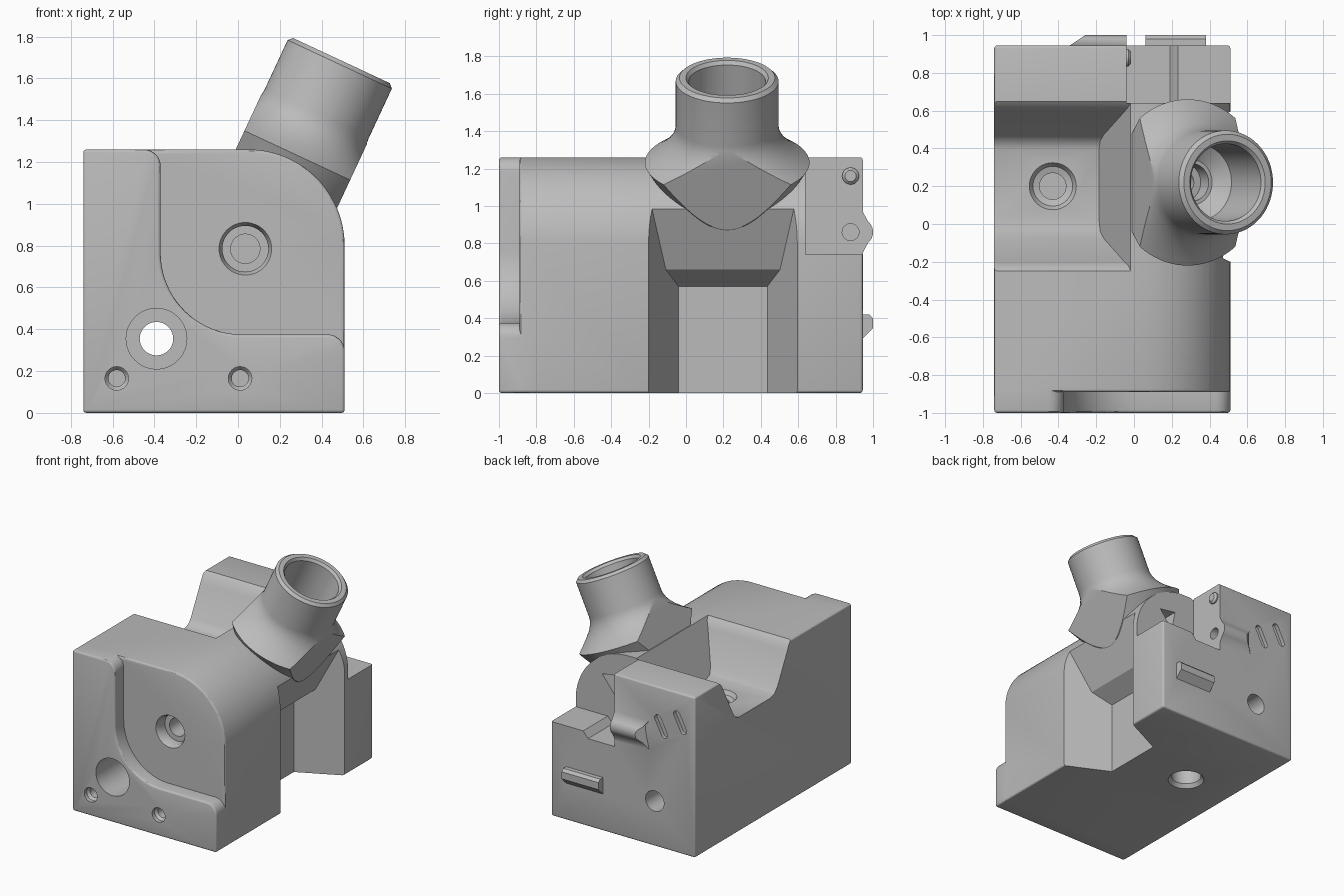
import bpy, bmesh, math
from mathutils import Vector

old = bpy.data.objects.get("Cube")
if old:
    bpy.data.objects.remove(old, do_unlink=True)

grey = bpy.data.materials.new("machined grey")
grey.use_nodes = True
grey.diffuse_color = (0.5, 0.5, 0.5, 1)
grey.node_tree.nodes["Principled BSDF"].inputs["Base Color"].default_value = (0.5, 0.5, 0.5, 1)


def make(name, bm):
    bmesh.ops.recalc_face_normals(bm, faces=bm.faces[:])
    mesh = bpy.data.meshes.new(name)
    bm.to_mesh(mesh)
    bm.free()
    mesh.materials.append(grey)
    ob = bpy.data.objects.new(name, mesh)
    bpy.context.collection.objects.link(ob)
    return ob


def prism(name, axis, pts, lo, hi):
    """Extrude a profile along x, y or z; the ends may depend on the profile point."""
    bm = bmesh.new()
    rings = []
    for end in (lo, hi):
        ring = []
        for a, b in pts:
            c = end(a, b) if callable(end) else end
            co = {"x": (c, a, b), "y": (a, c, b), "z": (a, b, c)}[axis]
            ring.append(bm.verts.new(co))
        bm.faces.new(ring)
        rings.append(ring)
    n = len(pts)
    for i in range(n):
        j = (i + 1) % n
        bm.faces.new((rings[0][i], rings[0][j], rings[1][j], rings[1][i]))
    return make(name, bm)


def lathe(name, start, direction, profile, n=64):
    """Turn (radius, distance) pairs about a line from start."""
    bm = bmesh.new()
    rot = Vector(direction).to_track_quat("Z", "Y")
    rings = []
    for r, h in profile:
        rings.append([bm.verts.new(Vector(start) + rot @ Vector(
            (r * math.cos(math.tau * i / n), r * math.sin(math.tau * i / n), h))) for i in range(n)])
    bm.faces.new(rings[0])
    bm.faces.new(rings[-1])
    for p, q in zip(rings, rings[1:]):
        for i in range(n):
            j = (i + 1) % n
            bm.faces.new((p[i], p[j], q[j], q[i]))
    return make(name, bm)


def apply(ob, mod):
    bpy.context.view_layer.objects.active = ob
    bpy.ops.object.modifier_apply(modifier=mod.name)


def boolean(ob, other, operation):
    mod = ob.modifiers.new("boolean", "BOOLEAN")
    mod.operation, mod.solver, mod.object = operation, "EXACT", other
    apply(ob, mod)
    bpy.data.objects.remove(other, do_unlink=True)


def cut(other):
    boolean(body, other, "DIFFERENCE")


def join(other):
    boolean(body, other, "UNION")


def bevel(ob, width, segments=3):
    mod = ob.modifiers.new("bevel", "BEVEL")
    mod.width, mod.segments = width, segments
    apply(ob, mod)


def arc(cx, cz, r, a0, a1, n=24):
    return [(cx + r * math.cos(math.radians(a0 + (a1 - a0) * i / n)),
             cz + r * math.sin(math.radians(a0 + (a1 - a0) * i / n))) for i in range(n + 1)]


def rect(a0, b0, a1, b1):
    return [(a0, b0), (a1, b0), (a1, b1), (a0, b1)]


# Slanted frame of the spout: u across, s down from the mouth
TILT = math.radians(25)
SIN, COS = math.sin(TILT), math.cos(TILT)
MOUTH = Vector((0.495, 0.22, 1.685))
DOWN = Vector((-SIN, 0, -COS))


def slanted(u, s):
    return (MOUTH.x + u * COS - s * SIN, MOUTH.z - u * SIN - s * COS)


def slant_x(z, u):
    return MOUTH.x + (u + (z - MOUTH.z) * SIN) / COS


# Main block with one large rounded top corner
LEFT, RIGHT, TOP, BACK = -0.74, 0.51, 1.26, 0.945
body = prism("body", "y", [(LEFT, 0), (RIGHT, 0)] + arc(0.05, 0.8, 0.46, 0, 90) + [(LEFT, TOP)],
             -0.89, BACK)
bevel(body, 0.015)

# Raised L-shaped front border
border = prism("front_border", "y", [(LEFT, 0), (RIGHT, 0)] + arc(0.43, 0.295, 0.08, 0, 90, 8)
               + arc(0.02, 0.765, 0.39, 270, 180) + arc(-0.45, 1.18, 0.08, 0, 90, 8)
               + [(LEFT, TOP)], -1, -0.8)
bevel(border, 0.015)
join(border)

# Step in the rear corner, with a shallow seat
cut(prism("step_cutter", "y", rect(-0.04, 0.74, 0.8, 1.5), 0.64, 1.2))
cut(prism("seat_cutter", "y", [(-0.04, 0.69), (0.19, 0.69), (0.24, 0.75), (-0.04, 0.75)], 0.64, 1.2))
cut(prism("wedge_cutter", "y", [(0.28, 1.06), (0.14, 1.08), (0.17, 0.92)], 0.52, 0.7))

# Saddle pocket on one side, bounded by the slanted wall
cut(prism("pocket_cutter", "x",
          [(0.7, 1.4), (0.66, 1.27), (0.62, 1.235), (0.59, 1.18), (0.47, 0.95), (0.44, 0.915), (0.4, 0.9),
           (0.02, 0.9), (-0.04, 0.915), (-0.08, 0.96), (-0.2, 1.19), (-0.22, 1.235), (-0.26, 1.27),
           (-0.3, 1.4)], -1, lambda y, z: slant_x(z, -0.285)))

# Tapered notch on the other side, under the slanted wall
flare = 0.16 / 0.33
cut(prism("notch_cutter", "y",
          [(0.18, -0.1), (0.18, 0.57), (0.32, 0.66), (0.47, 0.98), (0.65, 1.366), (0.9, 1.366), (0.9, -0.1)],
          lambda x, z: -0.04 - (x - 0.18) * flare, lambda x, z: 0.435 + (x - 0.18) * flare))

# Slanted spout, flared to front and back only
skirt = [(0.275 + 0.165 * (i / 10) ** 2, 0.28 + 0.022 * i) for i in range(11)]
spout = lathe("spout", MOUTH, DOWN, [(0.255, 0), (0.275, 0.02)] + skirt + [(0.27, 0.78)], 96)
slab = prism("slab_helper", "y", [slanted(-0.279, -0.1), slanted(0.279, -0.1),
                                  slanted(0.279, 1), slanted(-0.279, 1)], -1, 1)
boolean(spout, slab, "INTERSECT")
join(spout)
cut(lathe("bore_cutter", MOUTH - DOWN * 0.01, DOWN,
          [(0.228, 0), (0.205, 0.03), (0.205, 0.4), (0.12, 0.46), (0.1, 0.46),
           (0.1, 0.56), (0.06, 0.56), (0.06, 0.95)]))

# Rear rounded lug and chamfered bar
join(prism("rear_lug", "x", [(0.9, 0.75), (0.945, 0.75)] + arc(0.925, 0.86, 0.075, -50, 50, 10)
           + [(0.945, 0.97), (0.9, 0.97)],
           lambda y, z: -0.34 + max(0, y - 0.945) * 1.5, -0.04))
join(prism("rear_bar", "x", [(0.9, 0.29), (0.945, 0.29), (1, 0.345), (1, 0.4), (0.98, 0.42), (0.9, 0.42)],
           0.06, 0.38))

# Pin and hole on the step wall
join(lathe("pin", (-0.06, 0.88, 1.16), (1, 0, 0), [(0.045, 0), (0.045, 0.03), (0.03, 0.045)], 32))
cut(lathe("pin_hole_cutter", (-0.03, 0.88, 0.86), (-1, 0, 0), [(0.045, 0), (0.045, 0.15)], 32))

# Two slanted slots in the rear face
for x, z in ((-0.445, 0.955), (-0.61, 1.03)):
    ang = 63
    half = Vector((math.cos(math.radians(ang)), math.sin(math.radians(ang)))) * 0.065
    outline = (arc(x + half.x, z + half.y, 0.027, ang - 90, ang + 90, 8)
               + arc(x - half.x, z - half.y, 0.027, ang + 90, ang + 270, 8))
    cut(prism("slot_cutter", "y", outline, 0.915, 1.1))

# Round holes: start, direction, stepped profile
holes = [
    ((-0.39, -1.01, 0.355), (0, 1, 0), [(0.145, 0), (0.145, 0.4), (0.08, 0.4), (0.08, 2.1)]),
    ((0.035, -0.9, 0.785), (0, 1, 0), [(0.131, 0), (0.11, 0.04), (0.11, 0.1), (0.07, 0.1), (0.07, 0.7)]),
    ((-0.43, 0.2, 0.91), (0, 0, -1), [(0.131, 0), (0.105, 0.04), (0.07, 0.05), (0.07, 0.25)]),
    ((-0.32, 0.22, -0.01), (0, 0, 1), [(0.14, 0), (0.11, 0.04), (0.11, 0.2)]),
]
for x in (-0.58, 0.01):
    holes.append(((x, -1.01, 0.165), (0, 1, 0), [(0.056, 0), (0.056, 0.04), (0.04, 0.06), (0.04, 0.3)]))
for start, direction, profile in holes:
    cut(lathe("hole_cutter", start, direction, profile, 48))

# Smooth shading with sharp edges kept
bpy.ops.object.select_all(action="DESELECT")
body.select_set(True)
bpy.context.view_layer.objects.active = body
bpy.ops.object.shade_smooth_by_angle(angle=math.radians(30))
